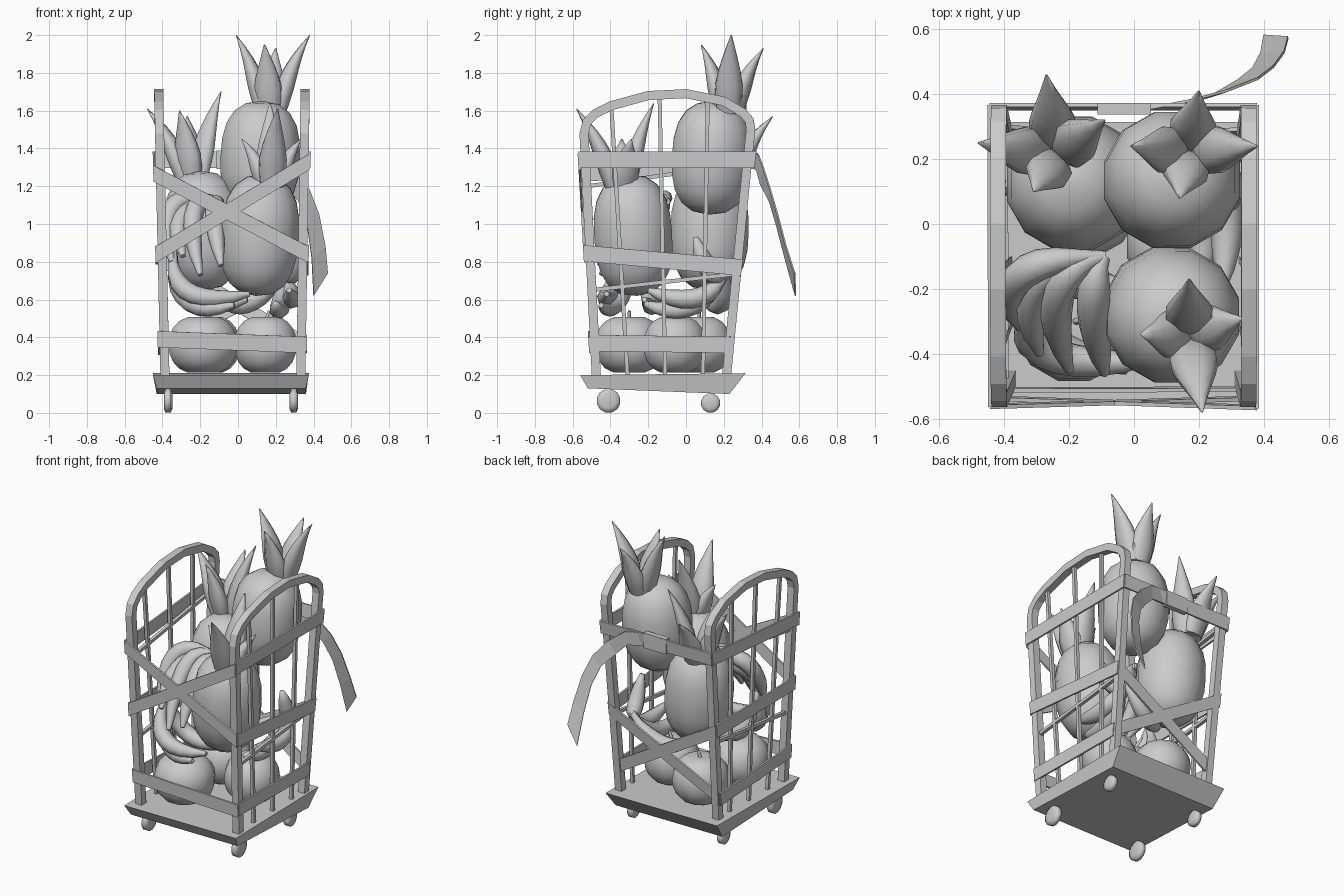
import bpy, bmesh, math
from mathutils import Vector as V

if "Cube" in bpy.data.objects:
    bpy.data.objects.remove(bpy.data.objects["Cube"])


def make(name, verts, faces, smooth=True):
    me = bpy.data.meshes.new(name)
    me.from_pydata(verts, [], faces)
    bm = bmesh.new()
    bm.from_mesh(me)
    bmesh.ops.recalc_face_normals(bm, faces=bm.faces)
    bm.to_mesh(me)
    bm.free()
    ob = bpy.data.objects.new(name, me)
    bpy.context.collection.objects.link(ob)
    if smooth:
        bpy.ops.object.select_all(action='DESELECT')
        ob.select_set(True)
        bpy.context.view_layer.objects.active = ob
        bpy.ops.object.shade_smooth_by_angle(angle=math.radians(75))
    return ob


def sweep(name, pts, radii, sides, ref=(1, 0, 0), flat=1.0, smooth=True):
    """Capped tube along pts; flat squashes it across the ref direction."""
    pts = [V(p) for p in pts]
    n = len(pts)
    verts, faces = [], []
    for i, p in enumerate(pts):
        t = (pts[min(i + 1, n - 1)] - pts[max(i - 1, 0)]).normalized()
        a = (V(ref) - t * t.dot(V(ref))).normalized()
        b = t.cross(a)
        for k in range(sides):
            w = 2 * math.pi * (k + 0.5) / sides
            verts.append(p + radii[i] * (a * math.cos(w) * flat + b * math.sin(w)))
    for i in range(n - 1):
        for k in range(sides):
            q = (k + 1) % sides
            faces.append((i * sides + k, i * sides + q, (i + 1) * sides + q, (i + 1) * sides + k))
    faces += [tuple(range(sides)), tuple(range((n - 1) * sides, n * sides))]
    return make(name, verts, faces, smooth)


def bezier(a, b, c, n):
    a, b, c = V(a), V(b), V(c)
    return [a * (1 - t) ** 2 + b * 2 * t * (1 - t) + c * t * t for t in (i / n for i in range(n + 1))]


def ribbon(name, edges, thick=0.012):
    verts = [p for e in edges for p in e]
    faces = [(2 * i, 2 * i + 1, 2 * i + 3, 2 * i + 2) for i in range(len(edges) - 1)]
    ob = make(name, verts, faces, False)
    m = ob.modifiers.new("thickness", 'SOLIDIFY')
    m.thickness, m.offset = thick, 0
    return ob


# Tray with sloping sides
tray = [(-.43, -.52, .13), (.36, -.52, .13), (.36, .23, .10), (-.43, .23, .10),
        (-.45, -.56, .20), (.375, -.56, .20), (.375, .315, .21), (-.45, .315, .21)]
make("tray", tray, [(0, 1, 2, 3), (4, 5, 6, 7), (0, 1, 5, 4), (1, 2, 6, 5), (2, 3, 7, 6), (3, 0, 4, 7)], False)

# Wheels with rounded rims
for x in (-.37, .295):
    for y, r in ((-.41, .064), (.13, .052)):
        sweep("wheel", [(x + d, y, r) for d in (-.022, -.014, .014, .022)],
              [r * .6, r, r, r * .6], 12, ref=(0, 0, 1))

# Arched side frames with thin bars
side_x = {"left": lambda z: -.387 - (z - .2) * .022, "right": lambda z: .333 + (z - .2) * .015}
arch = [(-.475, .2), (-.54, 1.48), (-.525, 1.54), (-.48, 1.585), (-.4, 1.625), (-.2, 1.68), (0, 1.69),
        (.2, 1.65), (.3, 1.59), (.335, 1.55), (.343, 1.5), (.32, 1.28), (.215, .2)]
bars = [((-.31, .2), (-.395, 1.62)), ((-.11, .2), (-.14, 1.69)), ((.09, .2), (.115, 1.67)),
        ((-.5, .65), (.26, .735))]
for side, fx in side_x.items():
    sweep(side + "_frame", [(fx(z), y, z) for y, z in arch], [.034] * len(arch), 4, smooth=False)
    extra = [((-.52, 1.2), (.31, 1.32))] if side == "left" else []
    for a, b in bars + extra:
        sweep(side + "_bar", [(fx(z), y, z) for y, z in (a, b)], [.015] * 2, 4, smooth=False)


# Straps running from corner post to corner post
def corner(c, z):
    x = -.415 - (z - .2) * .026 if c[1] == "L" else .356 + (z - .2) * .02
    y = -.5 - (z - .2) * .058 if c[0] == "F" else .24 + (z - .37) * .125
    return V((x, y, z))


straps = [("FL", .39, "FR", .36), ("FL", 1.265, "FR", .84), ("FL", .84, "FR", 1.33),
          ("FR", .37, "BR", .36), ("FR", .845, "BR", .77), ("FR", 1.34, "BR", 1.34),
          ("FL", .39, "BL", .35), ("FL", .84, "BL", .83), ("FL", 1.265, "BL", 1.34),
          ("BL", 1.34, "BR", 1.34), ("BL", .83, "BR", .36), ("BL", .35, "BR", .77)]
for a, za, b, zb in straps:
    ribbon("strap", [(corner(c, z + .043), corner(c, z - .043)) for c, z in ((a, za), (b, zb))])

# Buckle and loose strap end
bpy.ops.mesh.primitive_cube_add(size=1, location=(-.03, .355, 1.34))
bpy.context.object.name = "buckle"
bpy.context.object.scale = (.165, .035, .10)
ribbon("loose_strap", [((.05, .357, 1.385), (.05, .355, 1.30)), ((.18, .382, 1.37), (.17, .376, 1.28)),
                       ((.29, .412, 1.29), (.24, .395, 1.21)), ((.38, .447, 1.18), (.32, .442, 1.12)),
                       ((.43, .485, 1.05), (.365, .478, 1.0)), ((.463, .53, .88), (.39, .525, .82)),
                       ((.475, .575, .74), (.40, .58, .62))], .008)

# Round fruit on the tray
prof = [math.pi * i / 10 for i in range(11)]
for x, y, r in ((-.185, -.30, .19), (.145, -.06, .172), (-.16, .07, .178)):
    sweep("round_fruit", [(x, y, .36 - .155 * math.cos(w) * (1 if 0 < i < 10 else .9))
                          for i, w in enumerate(prof)],
          [max(.004, r * math.sin(w) ** .7) for w in prof], 12)
    sweep("fruit_stem", [(x, y, .48), (x + .02, y, .54)], [.012, .008], 6)

# Pineapples: bottom, top, radius, crown base, leaf tips
pines = [
    ((.095, -.26, .62), (.135, -.30, 1.26), .214, (.17, -.34, 1.20),
     [(.21, -.58, 1.61), (.335, -.29, 1.45), (.17, -.17, 1.64), (.02, -.34, 1.45)]),
    ((.105, .12, 1.05), (.13, .15, 1.65), .217, (.17, .22, 1.59),
     [(.2, .41, 1.93), (.38, .24, 2.0), (-.01, .24, 2.0), (.14, .08, 1.95)]),
    ((-.17, .12, .65), (-.20, .13, 1.28), .214, (-.24, .21, 1.24),
     [(-.27, .46, 1.57), (-.48, .25, 1.61), (-.09, .32, 1.70), (-.31, .10, 1.60)])]
for lo, hi, r, crown, tips in pines:
    mid, half = (V(lo) + V(hi)) / 2, (V(hi) - V(lo)) / 2
    sweep("pineapple_body", [mid - half * math.cos(w) for w in prof],
          [max(.004, r * (1 - abs(math.cos(w)) ** 2.6) ** (1 / 2.4)) for w in prof], 12)
    for tip in tips:
        out = V((tip[0] - crown[0], tip[1] - crown[1], 0))
        start = V(crown) + out * .2
        bend = V(crown) + out * .42 + V((0, 0, (tip[2] - crown[2]) * .55))
        sweep("pineapple_leaf", bezier(start, bend, tip, 6), [.064, .076, .077, .064, .045, .024, .003], 8,
              ref=out.normalized(), flat=.65)

# Banana bunches: stem, then bend and end of each finger
bunches = [
    ((-.09, -.10, 1.12), [((-.16, -.22, 1.16), (-.09, -.46, .78)), ((-.32, -.15, 1.2), (-.2, -.45, .73)),
                          ((-.40, -.12, 1.1), (-.29, -.40, .83)), ((-.47, -.10, 1.22), (-.35, -.32, .80))]),
    ((-.34, -.27, .86), [((-.38, -.46, .53), (.06, -.42, .63)), ((-.36, -.36, .48), (-.02, -.45, .57)),
                         ((-.36, -.12, .46), (.05, -.22, .60))]),
    ((.25, .21, .74), [((.31, .1, .52), (.27, -.2, .65)), ((.22, .05, .46), (.2, -.22, .58)),
                       ((.05, .22, .5), (-.1, .1, .6)), ((.30, .13, .66), (.29, .05, .93))])]
for stem, fingers in bunches:
    for bend, end in fingers:
        normal = (V(bend) - V(stem)).cross(V(end) - V(stem)).normalized()
        sweep("banana", bezier(stem, bend, end, 9),
              [.018, .026, .04, .049, .052, .052, .05, .044, .033, .014], 8, ref=normal)
